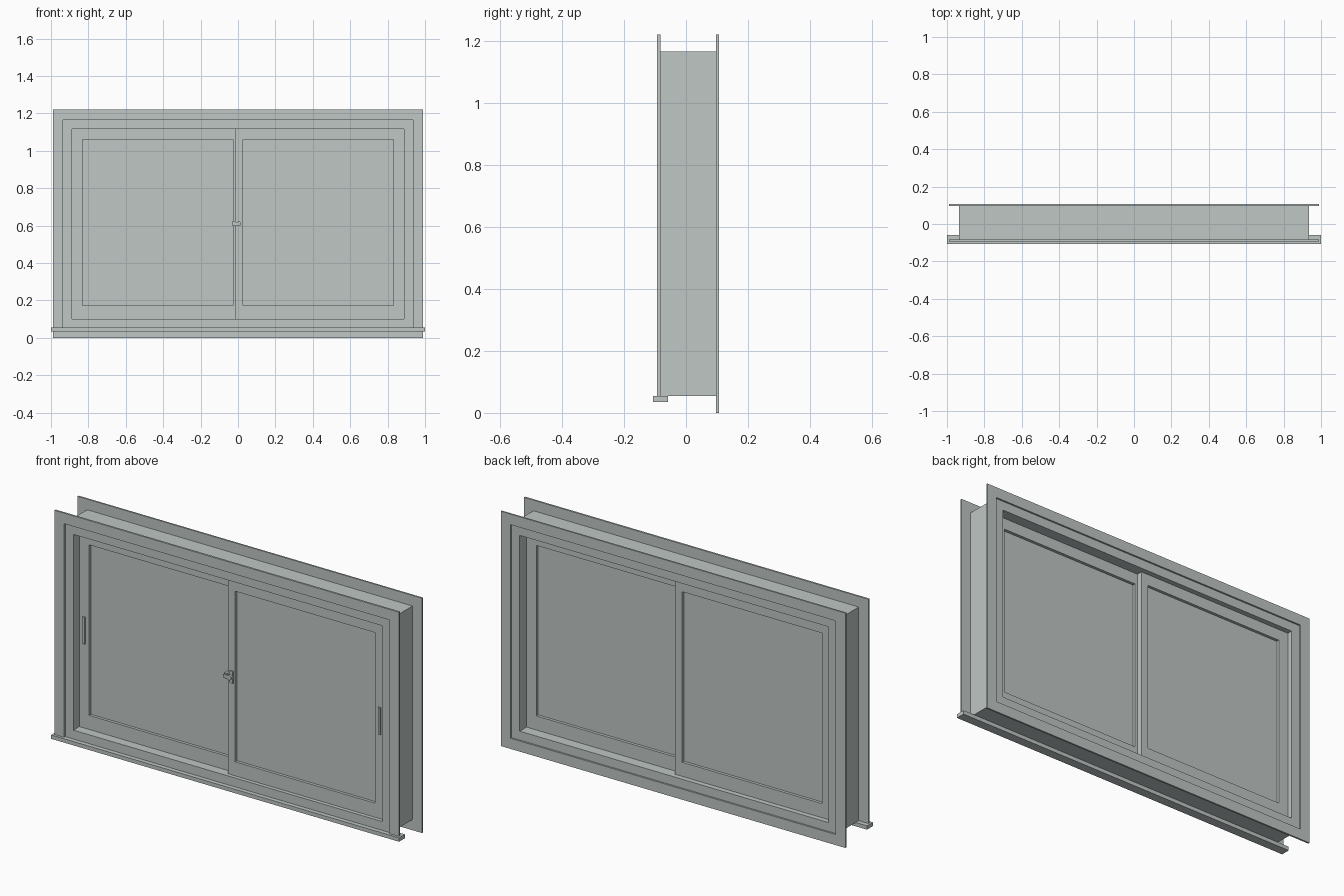
import bpy, bmesh
from mathutils import Vector

cube = bpy.data.objects.get("Cube")
if cube:
    bpy.data.objects.remove(cube, do_unlink=True)

COLOR = (0.52, 0.57, 0.555, 1)
grey = bpy.data.materials.new("pale_grey_green")
grey.use_nodes = True
grey.diffuse_color = COLOR
grey.node_tree.nodes["Principled BSDF"].inputs["Base Color"].default_value = COLOR


def finish(name, bm):
    bmesh.ops.recalc_face_normals(bm, faces=bm.faces)
    mesh = bpy.data.meshes.new(name)
    bm.to_mesh(mesh)
    bm.free()
    mesh.materials.append(grey)
    obj = bpy.data.objects.new(name, mesh)
    bpy.context.collection.objects.link(obj)
    return obj


def box(name, x, y, z):
    """Box from (low, high) pairs."""
    bm = bmesh.new()
    bmesh.ops.create_cube(bm, size=1)
    for v in bm.verts:
        v.co = Vector([(r[0] + r[1]) / 2 + c * (r[1] - r[0])
                       for c, r in zip(v.co, (x, y, z))])
    return finish(name, bm)


def prism(name, outline, y):
    """Extrude an x-z outline through the y range."""
    bm = bmesh.new()
    face = bm.faces.new([bm.verts.new((px, y[0], pz)) for px, pz in outline])
    out = bmesh.ops.extrude_face_region(bm, geom=[face])
    moved = [g for g in out["geom"] if isinstance(g, bmesh.types.BMVert)]
    bmesh.ops.translate(bm, verts=moved, vec=(0, y[1] - y[0], 0))
    return finish(name, bm)


def corners(x, z):
    return [(x[0], z[0]), (x[1], z[0]), (x[1], z[1]), (x[0], z[1])]


def ring(name, outer, inner, y):
    """Rectangular ring with a welded body."""
    bm = bmesh.new()
    loops = [[bm.verts.new((px, py, pz)) for px, pz in pts]
             for pts, py in ((outer, y[0]), (inner, y[0]), (inner, y[1]), (outer, y[1]))]
    for a, b in zip(loops, loops[1:] + loops[:1]):
        for i in range(4):
            j = (i + 1) % 4
            bm.faces.new((a[i], a[j], b[j], b[i]))
    return finish(name, bm)


def cylinder(name, radius, x, y, z):
    """Short round part along y."""
    bm = bmesh.new()
    bmesh.ops.create_cone(bm, cap_ends=True, segments=16, radius1=radius,
                          radius2=radius, depth=y[1] - y[0])
    for v in bm.verts:
        v.co = Vector((x + v.co.x, (y[0] + y[1]) / 2 + v.co.z, z + v.co.y))
    return finish(name, bm)


FRAME_Y = (-0.083, 0.097)
OUT_X, IN_X, TRIM_X = 0.935, 0.888, 0.99
LOW, HIGH, TOP = 0.055, 1.165, 1.22
SASH_Z = (0.101, 1.118)

# Outer frame
for side, s in (("left", 1), ("right", -1)):
    box(side + "_frame_post", sorted((s * IN_X, s * OUT_X)), FRAME_Y, (LOW, HIGH))
box("frame_bottom", (-IN_X, IN_X), FRAME_Y, (LOW, SASH_Z[0]))
box("frame_top", (-IN_X, IN_X), FRAME_Y, (SASH_Z[1], HIGH))

# Mitred trim boards, with a full surround only at the back
names = ("bottom", "left", "top", "right")
for place, y, base in (("front", (-0.093, FRAME_Y[0]), LOW), ("back", (FRAME_Y[1], 0.106), 0)):
    outer = corners((-TRIM_X, TRIM_X), (base, TOP))
    inner = corners((-OUT_X, OUT_X), (LOW, HIGH))
    for i, part in enumerate(names):
        if place == "front" and part == "bottom":
            continue
        j = (i + 1) % 4
        prism(f"{place}_trim_{part}", [outer[i], outer[j], inner[j], inner[i]], y)

# Front sill
box("sill", (-1, 1), (-0.106, -0.058), (0.035, LOW))

# Sliding sashes, glass and pulls
GLASS_Z = (0.174, 1.06)
for side, s, y in (("left", 1, (-0.063, 0.041)), ("right", -1, (-0.034, 0.07))):
    sash_x = sorted((-s * 0.013, s * IN_X))
    glass_x = sorted((s * 0.027, s * 0.832))
    ring(side + "_sash", corners(sash_x, SASH_Z), corners(glass_x, GLASS_Z), y)
    box(side + "_glass", glass_x, (y[0] + 0.015, y[1] - 0.015), GLASS_Z)
    box(side + "_pull", sorted((s * 0.853, s * 0.866)), (y[0] - 0.007, y[0]), (0.54, 0.68))

# Centre latch
FACE = -0.063
box("latch_plate", (0, 0.018), (FACE - 0.006, FACE), (0.58, 0.642))
cylinder("latch_pivot", 0.013, 0.004, (FACE - 0.018, FACE), 0.611)
box("latch_lever", (-0.03, 0.004), (FACE - 0.016, FACE - 0.008), (0.602, 0.62))
box("latch_catch", (-0.03, -0.013), (FACE - 0.008, -0.034), (0.597, 0.625))
